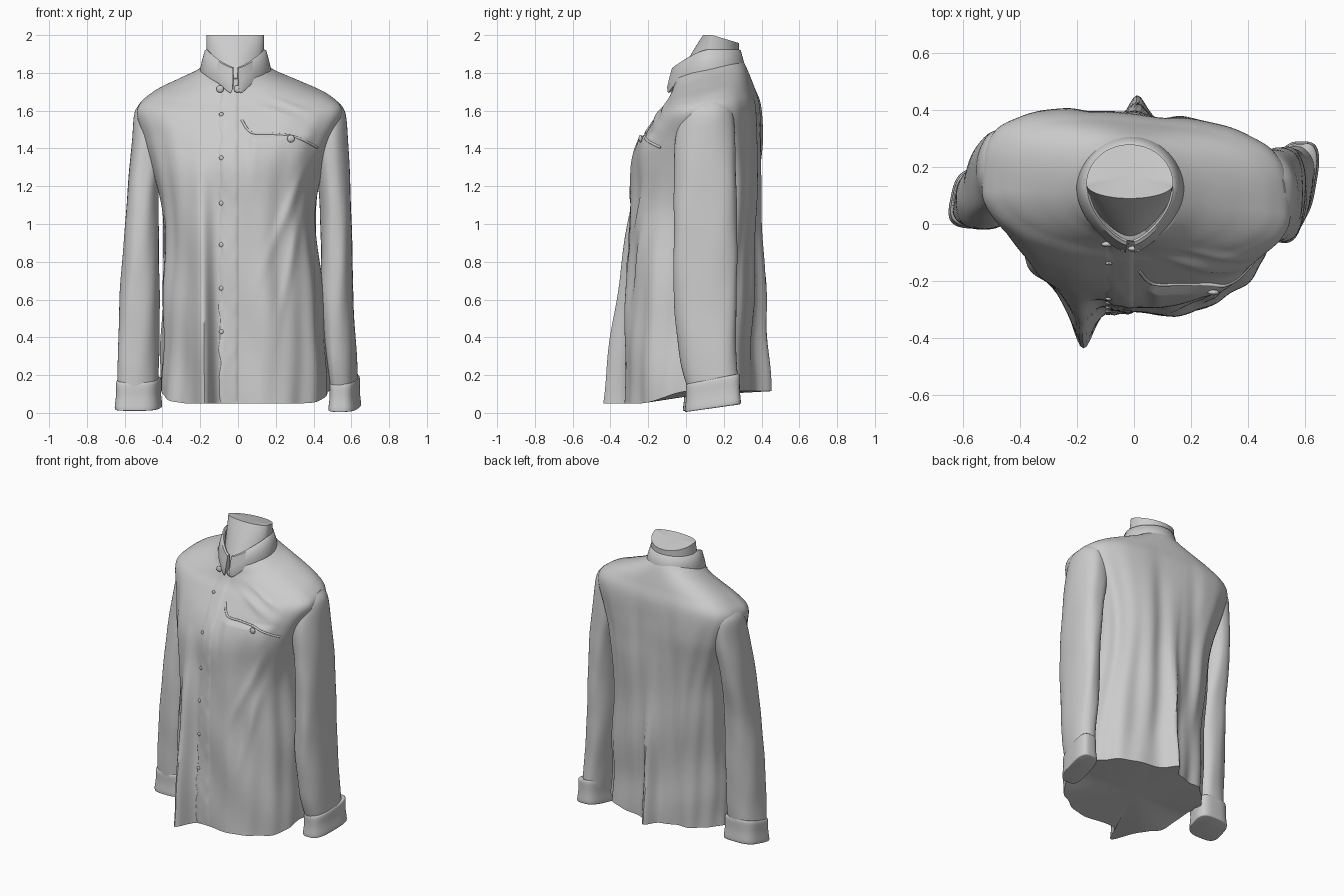
import bpy, bmesh, math
from mathutils import Vector
from mathutils.bvhtree import BVHTree

if "Cube" in bpy.data.objects:
    bpy.data.objects.remove(bpy.data.objects["Cube"])

TAU = 2 * math.pi


def spline(rows, steps):
    """Catmull-Rom interpolation through tuples."""
    out = []
    for i in range(len(rows) - 1):
        p = [rows[max(0, min(len(rows) - 1, i + k))] for k in (-1, 0, 1, 2)]
        for s in range(steps):
            t = s / steps
            out.append(tuple(0.5 * (2*b + (c - a)*t + (2*a - 5*b + 4*c - d)*t*t + (3*b - a - 3*c + d)*t**3)
                             for a, b, c, d in zip(*p)))
    return out + [rows[-1]]


def loft(name, rings, closed=True, caps=True, angle=50):
    """Skin a list of equal-length point rings."""
    bm = bmesh.new()
    vs = [[bm.verts.new(p) for p in r] for r in rings]
    n = len(vs[0])
    for a, b in zip(vs, vs[1:]):
        for j in range(n if closed else n - 1):
            k = (j + 1) % n
            bm.faces.new((a[j], a[k], b[k], b[j]))
    if caps:
        for r in (vs[0], vs[-1]):
            c = bm.verts.new(sum((v.co for v in r), Vector()) / n)
            for j in range(n):
                bm.faces.new((r[j], r[(j + 1) % n], c))
    bmesh.ops.recalc_face_normals(bm, faces=bm.faces)
    me = bpy.data.meshes.new(name)
    bm.to_mesh(me)
    bm.free()
    ob = bpy.data.objects.new(name, me)
    bpy.context.collection.objects.link(ob)
    bpy.context.view_layer.objects.active = ob
    ob.select_set(True)
    bpy.ops.object.shade_smooth_by_angle(angle=math.radians(angle))
    ob.select_set(False)
    return ob


def power(v, n):
    return math.copysign(abs(v) ** (2 / n), v)


def bump(v, w):
    return math.exp(-(v / w) ** 2)


def ramp(v, a, b):
    t = max(0, min(1, (v - a) / (b - a)))
    return t * t * (3 - 2 * t)


# Torso: z, left, right, front, back, forward tilt
torso_rows = [
    (0.05, -.41, .485, -.315, .37, 0), (0.3, -.405, .475, -.315, .37, 0),
    (0.6, -.40, .455, -.31, .375, 0), (0.9, -.395, .415, -.30, .38, 0),
    (1.1, -.405, .41, -.29, .385, 0), (1.3, -.45, .445, -.28, .39, 0),
    (1.45, -.495, .495, -.23, .395, .02), (1.6, -.535, .55, -.145, .385, .08),
    (1.68, -.46, .49, -.10, .355, .18), (1.74, -.34, .36, -.08, .33, .28),
    (1.785, -.245, .245, -.065, .31, .33), (1.83, -.18, .155, -.06, .285, .35)]


def torso_ring(row, n=240):
    z, xl, xr, yf, yb, tilt = row
    cx, rx, cy = (xl + xr) / 2, (xr - xl) / 2, .09
    fade = 1 - ramp(z, 1.35, 1.75)
    ring = []
    for i in range(n):
        a = TAU * i / n
        c, s = math.cos(a), math.sin(a)
        e = 2.1 + 1.1 * ramp(z, .3, 1.4) if s > 0 else 2.3 + .5 * ramp(-c, 0, .6) * (1 - ramp(z, 1, 1.5))
        e = 2 + (e - 2) * (1 - ramp(z, 1.62, 1.8))
        x = cx + rx * power(c, e)
        y = cy + power(s, e) * ((yb - cy) if s > 0 else (cy - yf)) - (.055 + .03 * ramp(z, 1.2, 1.5)) * x
        # soft vertical drapes and diagonal pulls
        w = .006 * math.sin(9 * a + 2 * z) + .004 * math.sin(17 * a - 3 * z + 1)
        w += .005 * math.sin(14 * x * (1 if s < 0 else .4) + 11 * z)
        w *= fade * (.5 + .5 * ramp(1.5 - z, 0, 1))
        x, y = x + w * c, y + w * s
        if s < 0:
            low = max(0, 1 - z / 1.36)
            y -= .165 * low * bump(x + .18 + .01 * z, .05)         # flared front fold
            d = 1.47 - z                                           # pocket ledge
            if d > 0:
                y -= .024 * bump(d, .2) * ramp(x, .04, .09) * (1 - ramp(x, .27, .42))
            y -= .012 * bump(z - 1.62 + .5 * (x - .2), .025) * bump(x - .25, .12)
            y -= .010 * bump(z - 1.68 + .5 * (x - .25), .02) * bump(x - .28, .1)
            y -= .012 * bump(x - .38 + .42 * (1.35 - z), .03) * bump(z - 1.1, .3)
            y -= .012 * bump(x - .36 + .2 * (1.2 - z), .025) * bump(z - .85, .3)
        else:
            y += .08 * max(0, 1 - z / 1.5) * bump(x - .01, .04)    # back pleats
            y -= .012 * fade * (bump(x - .1, .05) + bump(x + .16, .05))
        hem = .065 * ramp(y, -.25, .02) * (1 - ramp(z, .05, .5))
        ring.append((x, y, z + hem + tilt * (y - .12)))
    return ring


rows = spline(torso_rows, 9)
torso = loft("shirt_body", [torso_ring(r) for r in rows])
tree = BVHTree.FromPolygons([v.co for v in torso.data.vertices], [p.vertices for p in torso.data.polygons])


def front(x, z, off=0):
    hit = tree.ray_cast(Vector((x, -2, z)), Vector((0, 1, 0)))[0]
    return Vector((x, (hit.y if hit else -.05) - off, z))


# Sleeves and cuffs: z, x range, y range, skew, tilt
def tube(name, rows, steps, wrinkle, seed, e=2.4, n=64):
    rings = []
    for z, x0, x1, y0, y1, skew, tilt in spline(rows, steps):
        ring = []
        for i in range(n):
            a = TAU * i / n
            w = 1 + wrinkle * (math.sin(3 * a + 5 * z + seed) + .7 * math.sin(5 * a - 8 * z + seed * 2)
                               + .4 * math.sin(2 * a + 21 * z))
            dx, dy = power(math.cos(a), e) * (x1 - x0) / 2 * w, power(math.sin(a), e) * (y1 - y0) / 2 * w
            ring.append(((x0 + x1) / 2 + dx + skew * dy, (y0 + y1) / 2 + dy,
                         max(0, z + tilt * dy)))
        rings.append(ring)
    return loft(name, rings)


tube("right_sleeve", [
    (.14, .49, .63, .01, .275, .15, .15), (.3, .47, .625, -.035, .265, .13, 0),
    (.6, .44, .61, -.065, .265, .08, 0), (.9, .44, .605, -.065, .27, .03, 0),
    (1.2, .425, .595, -.06, .27, 0, 0), (1.45, .38, .58, -.055, .26, 0, 0),
    (1.59, .37, .565, -.02, .245, 0, .05), (1.645, .40, .53, .03, .2, 0, .1)], 8, .016, .5)
tube("left_sleeve", [
    (.14, -.635, -.425, -.01, .19, .2, .1), (.3, -.63, -.42, -.015, .2, .2, 0),
    (.6, -.625, -.415, -.02, .215, .1, 0), (.9, -.605, -.42, -.01, .235, .05, 0),
    (1.2, -.585, -.42, .02, .29, 0, 0), (1.45, -.56, -.38, .05, .325, 0, 0),
    (1.59, -.545, -.36, .08, .325, 0, .05), (1.645, -.51, -.39, .12, .27, 0, .1)], 8, .016, 2.1)


def cuff(name, x0, x1, y0, y1, skew):
    o = .006
    tube(name, [(.025, x0, x1, y0, y1, skew, .14), (.035, x0 - o, x1 + o, y0 - o, y1 + o, skew, .15),
                (.1, x0, x1, y0, y1, skew, .17), (.165, x0, x1, y0, y1, skew, .2),
                (.18, x0 + o, x1 - o, y0 + o, y1 - o, skew, .2)], 3, .004, 1, e=3.2)


cuff("right_cuff", .495, .635, 0, .285, .17)
cuff("left_cuff", -.64, -.415, -.01, .195, .2)


# Neck insert: teardrop base rising to a sloped flat top
def neck_ring(t, n=64):
    ring = []
    for i in range(n):
        a = TAU * i / n
        c, s = math.cos(a), math.sin(a)
        x = -.015 + .153 * c * (1 - .35 * (1 - t) * max(0, -s) ** 2)
        y = .14 + s * (.14 if s > 0 else .21 * (1 - t) + .05 * t)
        ring.append((x, y, (1.76 + .25 * (y - .1)) * (1 - t) + (2.0 - .3 * max(0, y - .14)) * t))
    return ring


loft("neck_insert", [neck_ring(t / 8) for t in range(9)], angle=35)

# Folded collar swept round the neck, open at the front
collar = []
for i in range(73):
    t = -1 + i / 36
    a = t * math.radians(173)
    c, s = math.cos(a), math.sin(a)
    k = 1 - .35 * max(0, -c) ** 2
    tip = ramp(abs(t), .8, .97)
    top = 1.925 - .095 * max(0, -c) ** 1.6
    h = .115 + .025 * tip * (1 - ramp(abs(t), .985, 1.0))

    def at(grow, z):
        return (-.013 + (.155 + grow) * s * k, .127 + (.155 if c > 0 else .195) * c + grow * c, z)
    collar.append([at(-.012, top - .1), at(-.012, top - .006), at(-.004, top), at(.008, top - .006),
                   at(.022, top - h * .5), at(.034, top - h + .008), at(.032, top - h), at(.016, top - h + .008)])
loft("collar", collar)

# Front placket strip laid over the body
strip = []
for i in range(91):
    z = 1.72 - i * 1.66 / 90
    wob = .004 * math.sin(z * 31) + .003 * math.sin(z * 53)
    xs = (-.1 + wob, -.092 + wob, -.07, -.045, -.02, -.005, .003)
    offs = (-.003, .003, .006 + wob / 2, .004, .006 - wob / 2, .003, -.003)
    strip.append([front(x, z, o) for x, o in zip(xs, offs)])
loft("front_placket", strip, closed=False, caps=False)


# Raised pocket edge
def cord(name, pts, radius):
    cu = bpy.data.curves.new(name, 'CURVE')
    cu.dimensions = '3D'
    cu.bevel_depth, cu.bevel_resolution, cu.use_fill_caps = radius, 2, True
    sp = cu.splines.new('POLY')
    sp.points.add(len(pts) - 1)
    for p, q in zip(sp.points, pts):
        p.co = (*q, 1)
    bpy.context.collection.objects.link(bpy.data.objects.new(name, cu))


line = spline([(.02, 1.55), (.07, 1.485), (.18, 1.477), (.3, 1.462), (.42, 1.405)], 8)
cord("pocket_edge", [front(x, z, -.001) for x, z in line], .007)


# Buttons
def button(name, x, z, r, off=.004):
    bpy.ops.mesh.primitive_uv_sphere_add(segments=16, ring_count=8, radius=r, location=front(x, z, off))
    ob = bpy.context.object
    ob.name, ob.scale = name, (1, .5, 1)
    bpy.ops.object.shade_smooth()


for i, z in enumerate((1.58, 1.35, 1.11, .89, .66, .43)):
    button(f"placket_button_{i + 1}", -.088, z, .012)
button("pocket_button", .28, 1.452, .02, .008)
for name, x in (("left_collar_button", -.095), ("right_collar_button", -.002)):
    button(name, x, 1.715, .02, .02)
